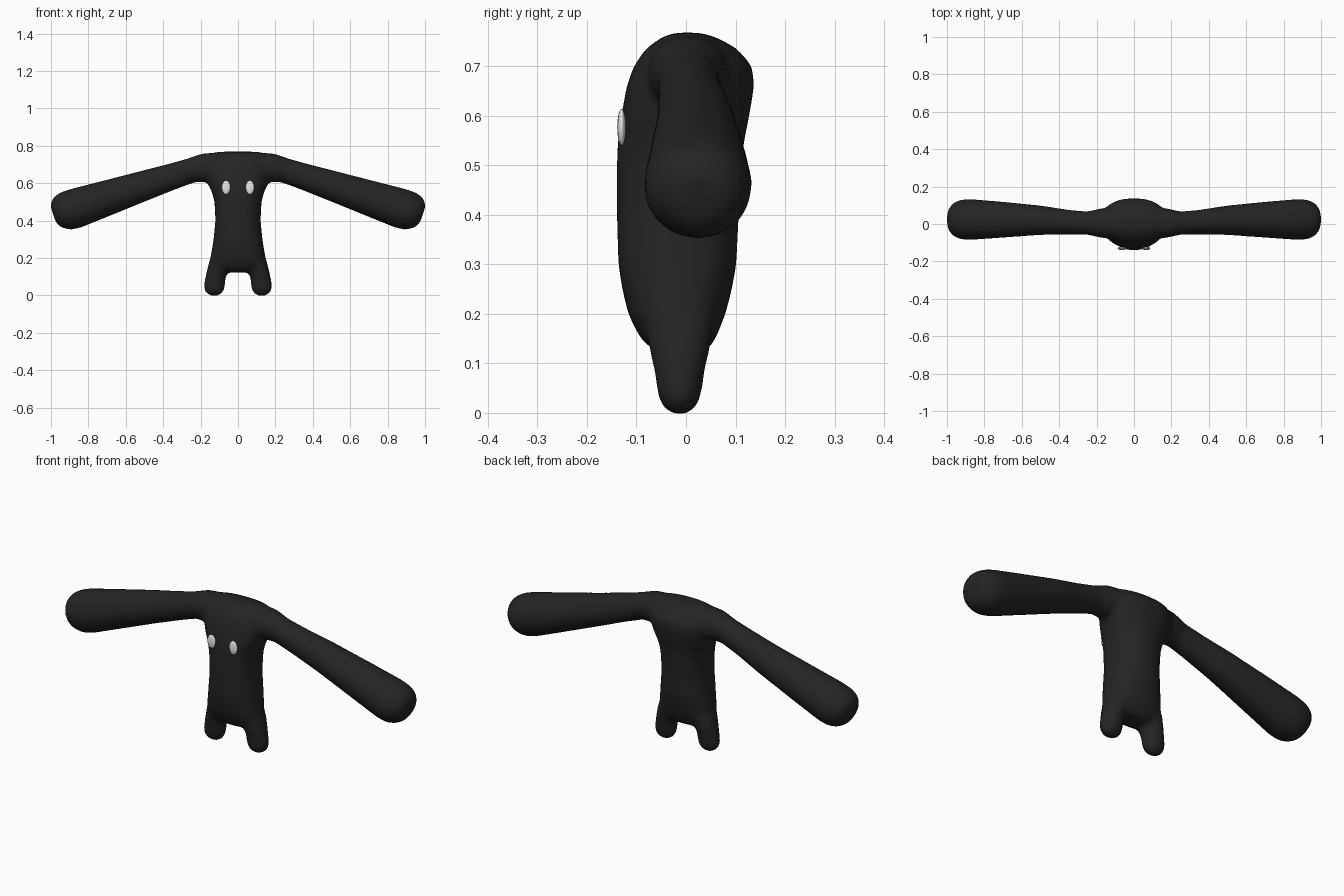
import bpy, bmesh, math
from mathutils import Vector


def material(name, rgb):
    m = bpy.data.materials.new(name)
    m.diffuse_color = (*rgb, 1)
    return m


BLACK = material("soft black", (0.018, 0.018, 0.018))
WHITE = material("eye white", (0.8, 0.8, 0.8))


def loft(bm, rings, n=32, power=2.0):
    """Closed tube through rings of (centre, half-axis u, half-axis v)."""
    loops = []
    for c, u, v in rings:
        loop = []
        for i in range(n):
            a = 2 * math.pi * i / n
            ca, sa = math.cos(a), math.sin(a)
            p = math.copysign(abs(ca) ** (2 / power), ca)
            q = math.copysign(abs(sa) ** (2 / power), sa)
            loop.append(bm.verts.new(Vector(c) + Vector(u) * p + Vector(v) * q))
        loops.append(loop)
    for a, b in zip(loops, loops[1:]):
        for i in range(n):
            j = (i + 1) % n
            bm.faces.new((a[i], a[j], b[j], b[i]))
    bm.faces.new(loops[0][::-1])
    bm.faces.new(loops[-1])


bm = bmesh.new()

# Torso: height, half width, front y, back y
torso = [(0.122, 0.10, -0.060, 0.040), (0.15, 0.145, -0.092, 0.060),
         (0.20, 0.148, -0.117, 0.080), (0.25, 0.139, -0.129, 0.093),
         (0.30, 0.131, -0.137, 0.102), (0.40, 0.121, -0.140, 0.107),
         (0.50, 0.126, -0.140, 0.112), (0.55, 0.139, -0.138, 0.118),
         (0.60, 0.163, -0.131, 0.128), (0.66, 0.178, -0.120, 0.138),
         (0.70, 0.176, -0.106, 0.134), (0.735, 0.165, -0.082, 0.104),
         (0.757, 0.145, -0.052, 0.065), (0.768, 0.11, -0.025, 0.030)]
loft(bm, [((0, (f + b) / 2, z), (w, 0, 0), (0, (b - f) / 2, 0))
          for z, w, f, b in torso], power=2.3)

# Arms: x, height, centre y, half depth, half thickness
arm = [(0.08, 0.690, 0.005, 0.085, 0.078), (0.17, 0.682, 0.005, 0.080, 0.080),
       (0.25, 0.668, 0.005, 0.062, 0.067), (0.35, 0.636, 0.010, 0.066, 0.071),
       (0.50, 0.587, 0.020, 0.079, 0.081), (0.70, 0.521, 0.023, 0.096, 0.095),
       (0.87, 0.465, 0.024, 0.109, 0.107), (0.92, 0.450, 0.024, 0.107, 0.104),
       (0.955, 0.442, 0.024, 0.094, 0.090), (0.978, 0.436, 0.024, 0.072, 0.069),
       (0.988, 0.433, 0.024, 0.045, 0.043)]

# Legs: height, x, half width, half depth
leg = [(-0.002, 0.127, 0.020, 0.016), (0.008, 0.127, 0.038, 0.030),
       (0.025, 0.127, 0.052, 0.041), (0.05, 0.126, 0.057, 0.046),
       (0.09, 0.121, 0.055, 0.052), (0.13, 0.111, 0.056, 0.062),
       (0.19, 0.100, 0.052, 0.070)]

for s in (-1, 1):
    loft(bm, [((s * x, y, z), (0, d, 0), (s * 0.31 * t, 0, 0.95 * t))
              for x, z, y, d, t in arm])
    loft(bm, [((s * x, -0.013, z), (w, 0, 0), (0, d, 0))
              for z, x, w, d in leg])
bmesh.ops.recalc_face_normals(bm, faces=bm.faces)

mesh = bpy.data.meshes.new("body")
bm.to_mesh(mesh)
bm.free()
mesh.materials.append(BLACK)
body = bpy.data.objects.new("body", mesh)
bpy.context.collection.objects.link(body)

# Fuse torso, arms and legs into one soft skin
remesh = body.modifiers.new("fuse", 'REMESH')
remesh.mode = 'VOXEL'
remesh.voxel_size = 0.011
remesh.use_smooth_shade = True
soften = body.modifiers.new("soften", 'SMOOTH')
soften.factor = 0.5
soften.iterations = 8

# Eyes
for side, s in (("left", 1), ("right", -1)):
    bpy.ops.mesh.primitive_uv_sphere_add(segments=12, ring_count=8, radius=1,
                                         location=(s * 0.064, -0.130, 0.577))
    eye = bpy.context.object
    eye.name = side + "_eye"
    eye.scale = (0.024, 0.009, 0.037)
    eye.data.materials.append(WHITE)
    bpy.ops.object.shade_smooth()
